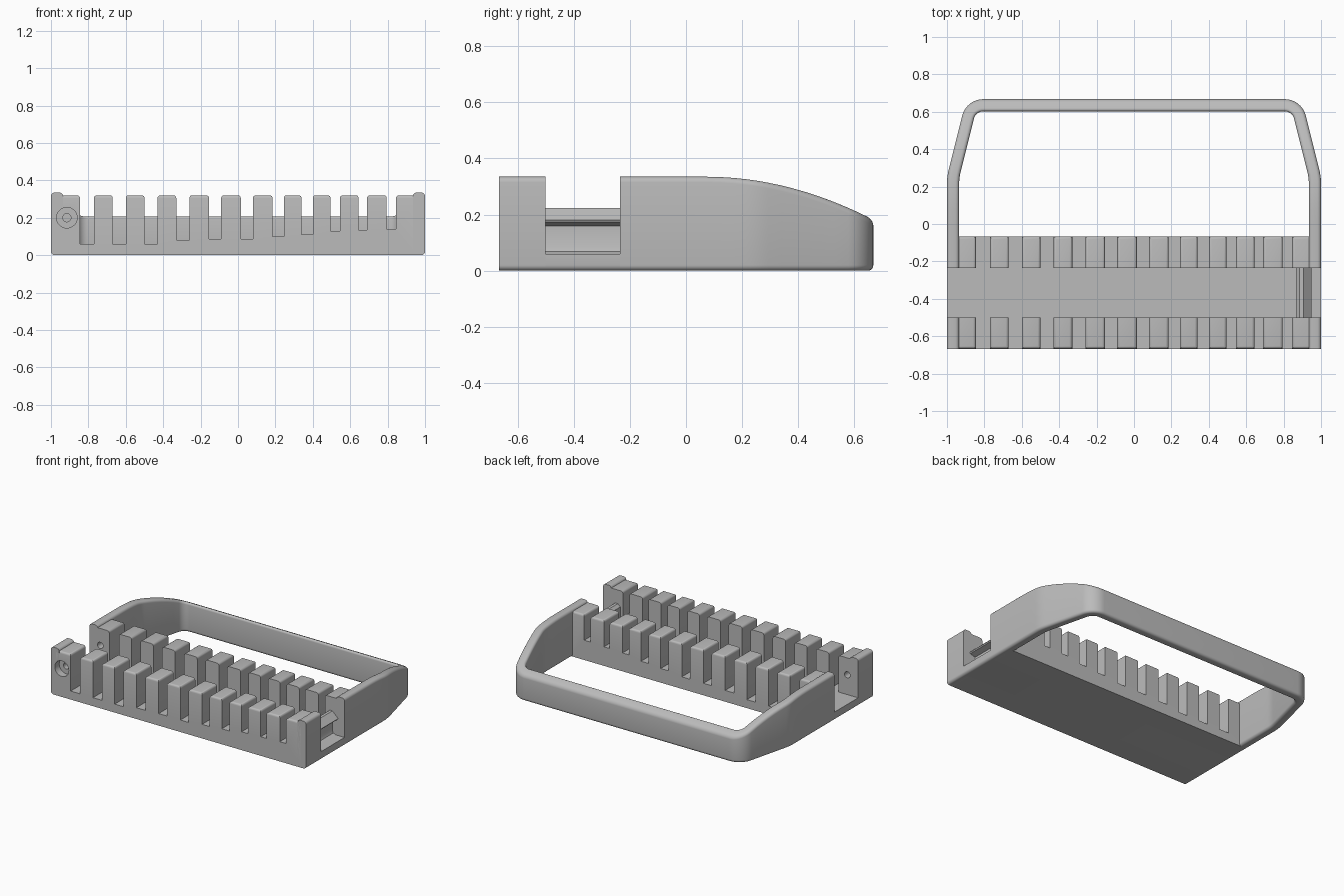
import bpy, bmesh
from math import sin, cos, radians, pi
from mathutils import Vector, Matrix

cube = bpy.data.objects.get("Cube")
if cube:
    bpy.data.objects.remove(cube, do_unlink=True)

GREY = (0.5, 0.5, 0.5, 1)
grey = bpy.data.materials.new("grey_plastic")
grey.use_nodes = True
grey.diffuse_color = GREY
grey.node_tree.nodes["Principled BSDF"].inputs["Base Color"].default_value = GREY

FRONT, CH_FRONT, CH_BACK, REAR = -0.667, -0.5, -0.235, -0.067
FLOOR, TOOTH_TOP, RAIL_TOP = 0.06, 0.32, 0.335
RAIL = 0.065  # rail thickness


def finish(bm, name):
    bmesh.ops.recalc_face_normals(bm, faces=bm.faces)
    mesh = bpy.data.meshes.new(name)
    bm.to_mesh(mesh)
    bm.free()
    mesh.materials.append(grey)
    obj = bpy.data.objects.new(name, mesh)
    bpy.context.collection.objects.link(obj)
    return obj


def smooth(obj):
    bpy.ops.object.select_all(action='DESELECT')
    obj.select_set(True)
    bpy.context.view_layer.objects.active = obj
    bpy.ops.object.shade_smooth_by_angle(angle=radians(35))


def extrude_y(name, outline, y0, y1, bevel_rule=None, width=0.015):
    """Extrude an x-z outline along y, rounding the edges picked by the rule."""
    bm = bmesh.new()
    face = bm.faces.new([bm.verts.new((x, y0, z)) for x, z in outline])
    ext = bmesh.ops.extrude_face_region(bm, geom=[face])
    verts = [g for g in ext["geom"] if isinstance(g, bmesh.types.BMVert)]
    bmesh.ops.translate(bm, verts=verts, vec=(0, y1 - y0, 0))
    bmesh.ops.recalc_face_normals(bm, faces=bm.faces)
    if bevel_rule:
        edges = [e for e in bm.edges if bevel_rule(e.verts[0].co, e.verts[1].co)]
        bmesh.ops.bevel(bm, geom=edges, offset=width, segments=4,
                        profile=0.5, affect='EDGES')
    return finish(bm, name)


def rail_height(y):
    return RAIL_TOP - 0.43 * max(0, y - 0.07) ** 2


def sweep_rail(name, path):
    """Sweep a rounded upright section along a plan path."""
    bm = bmesh.new()
    r, rings = 0.02, []
    for i, p in enumerate(path):
        t = (path[min(i + 1, len(path) - 1)] - path[max(i - 1, 0)]).normalized()
        side = Vector((t.y, -t.x))
        ring = []
        for k, (sx, top) in enumerate([(1, 1), (-1, 1), (-1, 0), (1, 0)]):
            for s in range(6):
                a = radians(90 * k + 18 * s)
                q = p + side * (sx * (RAIL / 2 - r) + r * cos(a))
                z = (rail_height(q.y) - r if top else r) + r * sin(a)
                ring.append(bm.verts.new((q.x, q.y, z)))
        rings.append(ring)
    n = len(rings[0])
    for a, b in zip(rings, rings[1:]):
        for j in range(n):
            bm.faces.new((a[j], a[(j + 1) % n], b[(j + 1) % n], b[j]))
    bm.faces.new(rings[0])
    bm.faces.new(rings[-1])
    return finish(bm, name)


def arc(cx, cy, r, a0, a1, n):
    return [Vector((cx + r * cos(radians(a0 + (a1 - a0) * i / n)),
                    cy + r * sin(radians(a0 + (a1 - a0) * i / n)))) for i in range(n + 1)]


# Handle: half plan path, mirrored into a U
rail_x = 1 - RAIL / 2
half = [Vector((rail_x, y)) for y in (CH_BACK, 0, 0.07, 0.12, 0.17)]
bend = arc(rail_x - 0.3, 0.213, 0.3, 0, 14, 5)
corner = arc(0.805, 0.55, 0.085, 14, 90, 10)
half += bend + [bend[-1].lerp(corner[0], i / 6) for i in range(1, 6)] + corner
handle = sweep_rail("handle", half + [Vector((-p.x, p.y)) for p in reversed(half)])

# Front end posts
posts = [sweep_rail(f"front_post_{n}", [Vector((s * rail_x, FRONT)), Vector((s * rail_x, CH_FRONT))])
         for n, s in (("left", 1), ("right", -1))]

# Slotted racks: slot start, slot end, slot bottom
SLOTS = [(-.845, -.77, .06), (-.67, -.60, .06), (-.50, -.43, .06), (-.33, -.26, .08),
         (-.155, -.09, .085), (.015, .08, .085), (.185, .245, .10), (.34, .40, .11),
         (.495, .545, .13), (.645, .69, .135), (.795, .845, .14)]
outline = [(-0.96, 0), (-0.96, TOOTH_TOP)]
for a, b, z in SLOTS:
    outline += [(a, TOOTH_TOP), (a, z), (b, z), (b, TOOTH_TOP)]
outline += [(0.96, TOOTH_TOP), (0.96, 0)]


def rack(name, y0, y1, outer):
    def rule(p, q):
        on_top = min(p.z, q.z) > TOOTH_TOP - 0.001
        along_y = abs(p.y - q.y) > 0.01
        return on_top and (along_y or abs(p.y - outer) < 0.001)
    return extrude_y(name, outline, y0, y1, rule)


front_rack = rack("front_rack", FRONT, CH_FRONT, FRONT)
back_rack = rack("back_rack", CH_BACK, REAR, REAR)

# Channel floor between the racks
floor = extrude_y("channel_floor", [(-1, 0), (-1, FLOOR), (1, FLOOR), (1, 0)], CH_FRONT, CH_BACK,
                  lambda p, q: max(p.z, q.z) < 0.001 and abs(p.y - q.y) > 0.01, 0.02)

# Latch hook at the left end of the channel
latch = extrude_y("latch_hook", [(.865, .05), (.865, .205), (.885, .223), (.905, .223), (.95, .18),
                                 (.945, .172), (.905, .16), (.905, .085), (.912, .068), (.93, .06),
                                 (.93, .05)], CH_FRONT, CH_BACK)


# Pivot hole with counterbore through the right end
def cutter(name, radius, y0, y1):
    bm = bmesh.new()
    place = Matrix.Translation((-0.915, (y0 + y1) / 2, 0.2)) @ Matrix.Rotation(pi / 2, 4, 'X')
    bmesh.ops.create_cone(bm, cap_ends=True, segments=32, radius1=radius, radius2=radius,
                          depth=y1 - y0, matrix=place)
    obj = finish(bm, name)
    obj.hide_render = True
    return obj


cutters = [cutter("counterbore_cutter", 0.055, FRONT - 0.05, FRONT + 0.05),
           cutter("pin_hole_cutter", 0.022, FRONT - 0.06, REAR - 0.06)]
for obj in (front_rack, posts[1], back_rack, handle):
    bpy.context.view_layer.objects.active = obj
    for c in cutters:
        if c is cutters[0] and obj in (back_rack, handle):
            continue
        mod = obj.modifiers.new("hole", 'BOOLEAN')
        mod.operation, mod.solver, mod.object = 'DIFFERENCE', 'EXACT', c
        bpy.ops.object.modifier_apply(modifier=mod.name)
for c in cutters:
    bpy.data.objects.remove(c, do_unlink=True)

for obj in [handle, front_rack, back_rack, floor, latch] + posts:
    smooth(obj)
